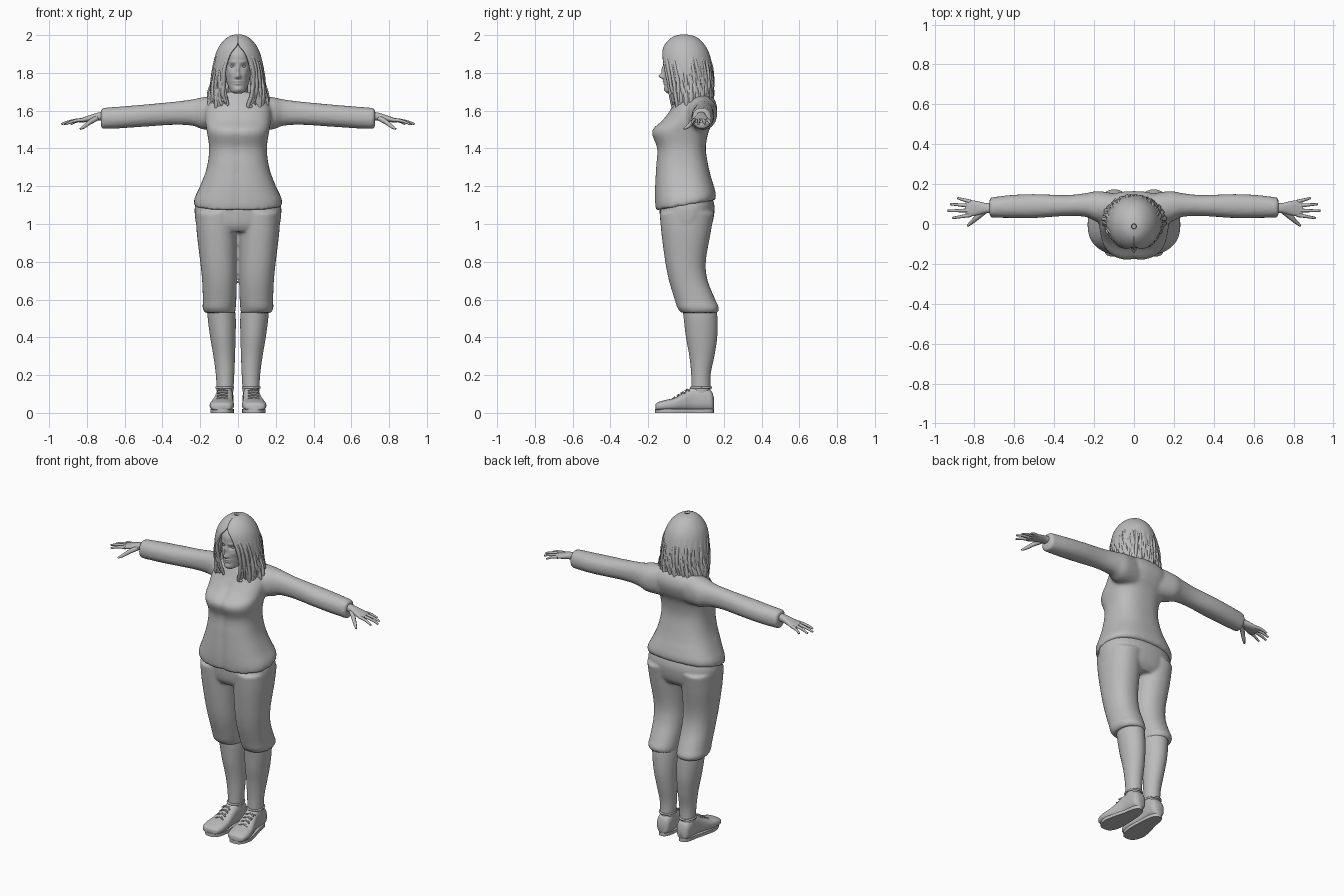
import bpy, bmesh, math, random
from mathutils import Matrix, Vector

random.seed(4)
if "Cube" in bpy.data.objects:
    bpy.data.objects.remove(bpy.data.objects["Cube"])

grey = bpy.data.materials.new("plain_grey")
grey.use_nodes = True
shade = (.5, .5, .5, 1)
grey.diffuse_color = shade
grey.node_tree.nodes["Principled BSDF"].inputs["Base Color"].default_value = shade


def spline(rows, steps):
    """Catmull-Rom interpolation of section rows."""
    out = []
    last = len(rows) - 1
    for i in range(last):
        quad = [rows[max(i - 1, 0)], rows[i], rows[i + 1], rows[min(i + 2, last)]]
        for k in range(steps):
            t = k / steps
            out.append([b + t / 2 * (c - a + t * (2*a - 5*b + 4*c - d + t * (3*(b - c) + d - a)))
                        for a, b, c, d in zip(*quad)])
    return out + [list(rows[last])]


def loft(bm, rows, axis="z", power=2.0, steps=6, segs=40, side=1):
    """Closed tube; a row is position, then low and high limits in both cross directions."""
    rings = []
    for w, u0, u1, v0, v1 in spline(rows, steps):
        ring = []
        for i in range(segs):
            c, s = math.cos(math.tau * i / segs), math.sin(math.tau * i / segs)
            u = (u0 + u1) / 2 + (u1 - u0) / 2 * math.copysign(abs(c) ** (2 / power), c)
            v = (v0 + v1) / 2 + (v1 - v0) / 2 * math.copysign(abs(s) ** (2 / power), s)
            x, y, z = {"z": (u, v, w), "x": (w, u, v), "y": (u, w, v)}[axis]
            ring.append(bm.verts.new((x * side, y, z)))
        rings.append(ring)
    for a, b in zip(rings, rings[1:]):
        for i in range(segs):
            j = (i + 1) % segs
            bm.faces.new((a[i], a[j], b[j], b[i]))
    bm.faces.new(rings[0])
    bm.faces.new(rings[-1])


def finish(bm, name, voxel=0, angle=50):
    bmesh.ops.recalc_face_normals(bm, faces=bm.faces)
    mesh = bpy.data.meshes.new(name)
    bm.to_mesh(mesh)
    bm.free()
    ob = bpy.data.objects.new(name, mesh)
    bpy.context.collection.objects.link(ob)
    mesh.materials.append(grey)
    bpy.ops.object.select_all(action="DESELECT")
    ob.select_set(True)
    bpy.context.view_layer.objects.active = ob
    bpy.ops.object.shade_smooth_by_angle(angle=math.radians(angle))
    if voxel:
        fuse = ob.modifiers.new("fuse", "REMESH")
        fuse.mode, fuse.voxel_size, fuse.use_smooth_shade = "VOXEL", voxel, True
        relax = ob.modifiers.new("relax", "SMOOTH")
        relax.iterations = 3
    return ob


def strands(name, paths, depth):
    """Tapered tubes through points; each path is a list of (point, radius)."""
    data = bpy.data.curves.new(name, "CURVE")
    data.dimensions, data.bevel_depth = "3D", depth
    data.bevel_resolution, data.resolution_u, data.use_fill_caps = 2, 5, True
    for path in paths:
        sp = data.splines.new("BEZIER")
        sp.bezier_points.add(len(path) - 1)
        for bp, (co, radius) in zip(sp.bezier_points, path):
            bp.co, bp.radius = co, radius
            bp.handle_left_type = bp.handle_right_type = "AUTO"
    data.materials.append(grey)
    bpy.context.collection.objects.link(bpy.data.objects.new(name, data))


def even(rows):
    return [(z, -hx, hx, f, b) for z, hx, f, b in rows]


# Jacket: body with a hem dipping at the front, fused with both sleeves
bm = bmesh.new()
loft(bm, even([(1.09, .232, -.16, .155), (1.13, .23, -.165, .158), (1.2, .2, -.165, .145),
               (1.3, .165, -.16, .12), (1.4, .153, -.155, .105), (1.49, .165, -.182, .12),
               (1.55, .175, -.125, .15), (1.61, .175, -.08, .165), (1.66, .145, -.055, .15),
               (1.7, .075, -.035, .11)]), power=2.5, segs=64)
for v in bm.verts:
    fade = max(0, 1 - (v.co.z - 1.09) / .15)
    v.co.z += fade * (.01 + .17 * v.co.y)
    if v.co.y < -.05 and v.co.z < 1.6:
        v.co.y += .008 * math.exp(-(v.co.x / .02) ** 2)
for side in (1, -1):
    loft(bm, [(.08, .02, .15, 1.5, 1.685), (.18, .01, .165, 1.5, 1.672), (.24, .035, .155, 1.52, 1.66),
              (.34, .04, .145, 1.525, 1.647), (.5, .03, .15, 1.515, 1.632), (.62, .03, .145, 1.507, 1.622),
              (.725, .033, .132, 1.503, 1.614)], "x", 2.2, side=side)
finish(bm, "jacket", .011)

# Trousers: hips and two legs ending in a knee cuff
bm = bmesh.new()
loft(bm, even([(1.14, .215, -.13, .14), (1.08, .23, -.14, .152), (1.0, .222, -.132, .138),
               (.96, .2, -.11, .11)]), power=2.3)
for side in (1, -1):
    loft(bm, [(1.06, 0, .225, -.14, .15), (.95, .005, .218, -.13, .13), (.8, .007, .2, -.11, .105),
              (.7, .007, .19, -.09, .115), (.6, .009, .186, -.06, .155), (.555, .012, .187, -.045, .174),
              (.53, .014, .175, -.025, .166)], power=2.2, side=side)
finish(bm, "trousers", .009)

for side, word in ((1, "left"), (-1, "right")):
    # Lower leg
    bm = bmesh.new()
    loft(bm, [(.57, .02, .16, -.02, .16), (.5, .012, .16, -.012, .166), (.4, .013, .147, 0, .165),
              (.3, .016, .13, .018, .15), (.2, .02, .117, .028, .13), (.1, .026, .112, .03, .13)], side=side)
    finish(bm, word + "_lower_leg")

    # Shoe upper, with a sole and an ankle collar
    bm = bmesh.new()
    loft(bm, [(-.162, .06, .12, .015, .045), (-.15, .035, .142, .012, .056), (-.11, .022, .15, .01, .068),
              (-.06, .022, .143, .01, .08), (-.01, .026, .128, .01, .108), (.04, .026, .116, .01, .138),
              (.1, .024, .114, .01, .136), (.135, .03, .108, .012, .115), (.147, .05, .09, .02, .08)],
         "y", 2.6, side=side)
    finish(bm, word + "_shoe")
    bm = bmesh.new()
    loft(bm, [(z, .02, .15, -.165, .147) for z in (0, .01, .02)], power=2.8, steps=1)
    for v in bm.verts:
        heel = max(0, min(1, (v.co.y + .08) / .14))
        v.co.x = (v.co.x - .085) * (1 - .3 * heel) + .085 - .015 * heel
        v.co.x *= side
    finish(bm, word + "_sole", angle=40)
    ring = [(Vector((side * (.07 + .044 * math.cos(a)), .08 + .053 * math.sin(a), .134)), 1)
            for a in [math.tau * i / 12 for i in range(13)]]
    strands(word + "_shoe_collar", [ring], .006)

    # Crossed laces climbing the instep
    laces = []
    for i in range(4):
        y, z = -.06 + .022 * i, .082 + .014 * i
        for flip in (1, -1):
            laces.append([(Vector((side * (.083 + flip * k * .028), y + .01 * k, z - .007 * k * k)), 1)
                          for k in (-1, 0, 1)])
    strands(word + "_laces", laces, .004)

    # Hand: palm, four fingers and thumb
    bm = bmesh.new()
    loft(bm, [(.69, .055, .107, 1.55, 1.597), (.74, .055, .105, 1.548, 1.59), (.78, .046, .113, 1.543, 1.578),
              (.82, .038, .12, 1.538, 1.564), (.845, .042, .117, 1.537, 1.556)], "x", 2.4, segs=24, side=side)
    finish(bm, word + "_palm")
    digits = []
    for base, tip, reach in ((.045, .03, .91), (.068, .066, .935), (.091, .1, .922), (.112, .13, .885)):
        digits.append([(Vector((side * (.82 + (reach - .82) * t), base + (tip - base) * t,
                                1.551 - .022 * t * t)), 1 - .45 * t) for t in (0, .35, .7, 1)])
    digits.append([(Vector((side * x, y, z)), r) for x, y, z, r in
                   ((.75, .065, 1.56, 1.5), (.79, .03, 1.535, 1.2), (.815, .008, 1.515, .95), (.835, -.01, 1.503, .5))])
    strands(word + "_fingers", digits, .0105)

# Neck
bm = bmesh.new()
loft(bm, even([(1.62, .075, -.045, .1), (1.68, .055, -.03, .085), (1.78, .052, -.04, .08)]))
finish(bm, "neck")

# Head, with the face shaped by soft bumps and hollows
bm = bmesh.new()
loft(bm, even([(1.692, .022, -.098, -.05), (1.705, .04, -.11, -.01), (1.74, .056, -.113, .05),
               (1.78, .065, -.117, .08), (1.84, .071, -.118, .1), (1.9, .072, -.118, .1),
               (1.95, .058, -.085, .075), (1.975, .02, -.04, .03)]), power=2.1, steps=12, segs=128)
bumps = [(0, 1.782, .011, .014, .026), (0, 1.815, .008, .025, .012), (0, 1.755, .02, .006, .008),
         (0, 1.742, .018, .006, .007), (0, 1.713, .02, .012, .006)]
for side in (1, -1):
    bumps += [(side * .029, 1.835, .015, .01, -.012), (side * .03, 1.858, .02, .007, .005),
              (side * .012, 1.777, .006, .007, .007), (side * .04, 1.795, .015, .015, .004)]
for v in bm.verts:
    if v.co.y < -.04:
        v.co.y -= sum(amp * math.exp(-((v.co.x - x) / wx) ** 2 - ((v.co.z - z) / wz) ** 2)
                      for x, z, wx, wz, amp in bumps)
finish(bm, "head", angle=80)

# Eyes
bm = bmesh.new()
for side in (1, -1):
    bmesh.ops.create_uvsphere(bm, u_segments=20, v_segments=12, radius=.013, matrix=Matrix.Translation(
        (side * .029, -.092, 1.835)) @ Matrix.Diagonal((1, 1, .55, 1)))
finish(bm, "eyes")

# Hair: a rippled sheet open at the face; a row is height, half width, front, back, opening angle
hair_rows = spline([(1.998, .012, -.025, 0, 0), (1.985, .05, -.068, .05, 0), (1.95, .086, -.105, .09, .03),
                    (1.9, .112, -.127, .118, .36), (1.82, .13, -.128, .135, .52), (1.74, .137, -.11, .14, .52),
                    (1.68, .15, -.092, .135, .42), (1.63, .148, -.075, .122, .36)], 7)


def hair_point(row, t, lift=0):
    z, hx, front, back, gap = row
    a = gap + (math.tau - 2 * gap) * t
    low = max(0, min(1, (1.9 - z) / .25))
    swell = 1 + lift + .035 * low * math.sin(23 * a + 5 * math.sin(18 * z))
    x, y = hx * math.sin(a) * swell, (front + back) / 2 - (back - front) / 2 * math.cos(a) * swell
    return Vector((x, y, z + low ** 3 * .022 * math.sin(11 * a + 1)))


bm = bmesh.new()
cols = 120
grid = [[bm.verts.new(hair_point(row, i / cols)) for i in range(cols + 1)] for row in hair_rows]
for a, b in zip(grid, grid[1:]):
    for i in range(cols):
        bm.faces.new((a[i], a[i + 1], b[i + 1], b[i]))
hair = finish(bm, "hair", angle=70)
solid = hair.modifiers.new("thickness", "SOLIDIFY")
solid.thickness, solid.offset = .012, 0

# Loose locks with flicked ends, lying on the hair
locks = []
for i in range(30):
    t = (i + .5) / 30
    start = random.randint(18, 28)
    path = []
    for n, row in enumerate(hair_rows[start::7] + [hair_rows[-1]]):
        path.append([hair_point(row, t + random.uniform(-.006, .006), .01), .8 if n else .3])
    tip = path[-1][0] * 1
    tip.x *= random.uniform(.97, 1.1)
    tip.z -= random.uniform(.005, .025)
    path.append([tip, .1])
    locks.append(path)
strands("hair_locks", locks, .013)
